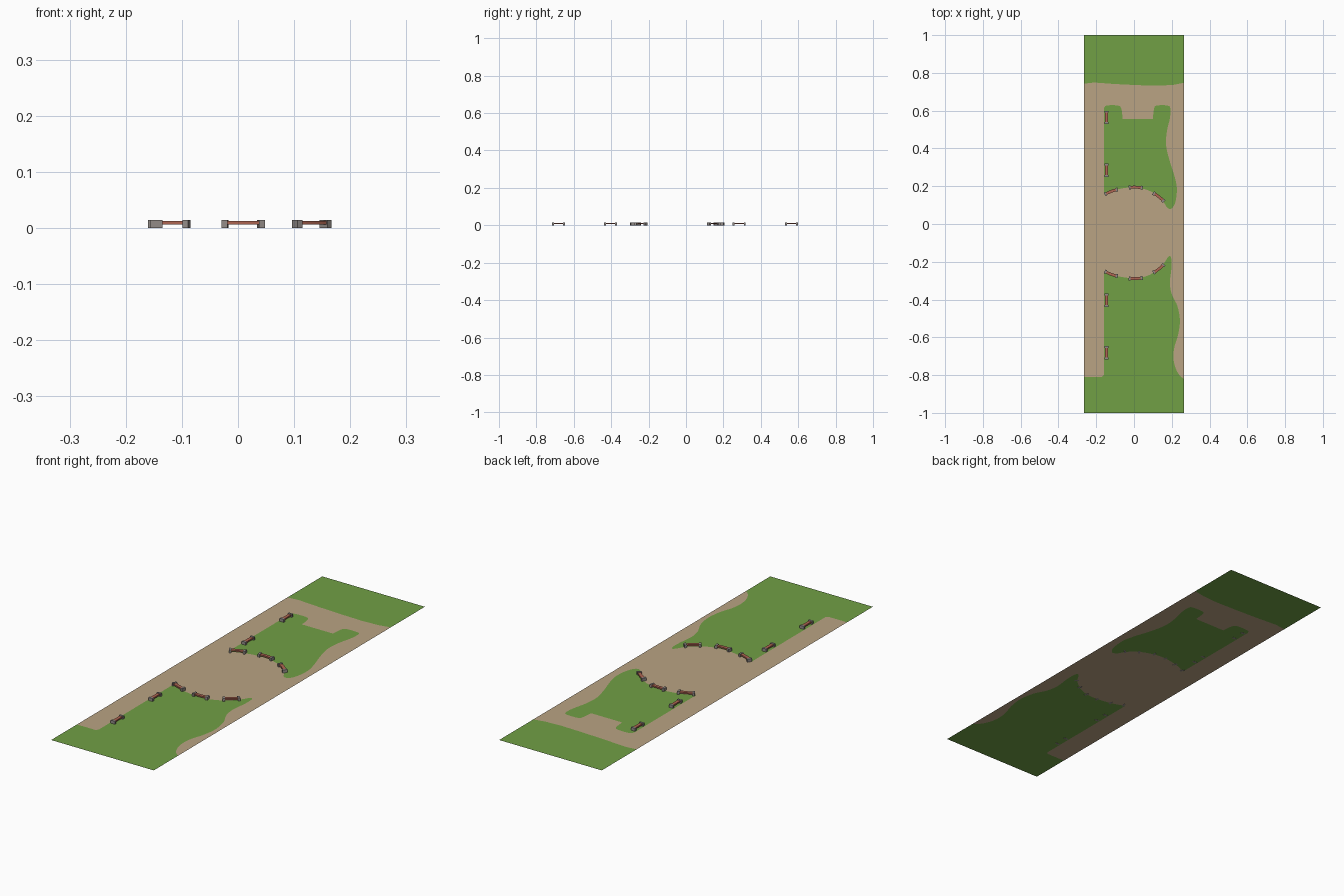
import bpy, bmesh, math
from mathutils import Vector, Matrix
from mathutils.geometry import delaunay_2d_cdt

if "Cube" in bpy.data.objects:
    bpy.data.objects.remove(bpy.data.objects["Cube"])


def material(name, rgb):
    m = bpy.data.materials.new(name)
    m.diffuse_color = (*rgb, 1)
    m.use_nodes = True
    m.node_tree.nodes["Principled BSDF"].inputs["Base Color"].default_value = m.diffuse_color
    return m


TAN = material("tan_paving", (0.49, 0.37, 0.23))
GREEN = material("lawn_green", (0.165, 0.35, 0.06))
BRICK = material("brick_red", (0.42, 0.13, 0.085))
GREY = material("stone_grey", (0.29, 0.26, 0.245))


def add_object(name, bm, mats):
    me = bpy.data.meshes.new(name)
    bm.to_mesh(me)
    bm.free()
    for m in mats:
        me.materials.append(m)
    ob = bpy.data.objects.new(name, me)
    bpy.context.collection.objects.link(ob)
    return ob


def smooth_loop(pts, steps=4, corner=0.09):
    """Closed Catmull-Rom outline; long segments stay straight."""
    out, n = [], len(pts)
    for i in range(n):
        p0, p1, p2, p3 = (Vector(pts[(i + k) % n]) for k in (-1, 0, 1, 2))
        if (p2 - p1).length > corner:
            out.append(p1)
            continue
        if (p1 - p0).length > corner:
            p0 = p1
        if (p3 - p2).length > corner:
            p3 = p2
        for s in range(steps):
            t = s / steps
            out.append(0.5 * (2 * p1 + (p2 - p0) * t + (2 * p0 - 5 * p1 + 4 * p2 - p3) * t * t
                              + (3 * p1 - p0 - 3 * p2 + p3) * t ** 3))
    return out


# ground sheet: paving with lawn shapes cut in as faces
W = 0.265
border = [Vector(p) for p in ((-W, -1), (W, -1), (W, 1), (-W, 1))]
far_lawn = [Vector(p) for p in ((-W, 0.743), (-0.21, 0.749), (-0.1, 0.741), (0.02, 0.735), (0.13, 0.732),
                                (0.21, 0.737), (W, 0.748), (W, 1), (-W, 1))]
north_lawn = smooth_loop([
    (-0.16, 0.155), (-0.1, 0.18), (-0.03, 0.193), (0.03, 0.191), (0.1, 0.167), (0.15, 0.127),
    (0.175, 0.087), (0.2, 0.083), (0.22, 0.12), (0.227, 0.19), (0.214, 0.255), (0.19, 0.33),
    (0.17, 0.415), (0.174, 0.49), (0.19, 0.56), (0.193, 0.61), (0.178, 0.627), (0.12, 0.627),
    (0.106, 0.61), (0.1, 0.557), (-0.06, 0.557), (-0.067, 0.61), (-0.085, 0.627),
    (-0.145, 0.627), (-0.16, 0.61)])
south_lawn = [Vector((-W, -0.81)), Vector((-W, -1)), Vector((W, -1))] + smooth_loop([
    (W, -0.822), (0.233, -0.79), (0.211, -0.73), (0.212, -0.66), (0.234, -0.585), (0.243, -0.51),
    (0.23, -0.435), (0.2, -0.372), (0.19, -0.31), (0.198, -0.235), (0.197, -0.18), (0.182, -0.173),
    (0.15, -0.22), (0.1, -0.26), (0.05, -0.281), (0, -0.287), (-0.055, -0.282), (-0.11, -0.27),
    (-0.16, -0.252), (-0.16, -0.8), (-0.17, -0.81)])

verts, faces = [], []
for loop in (border, far_lawn, north_lawn, south_lawn):
    faces.append(list(range(len(verts), len(verts) + len(loop))))
    verts += loop
vs, _, fs, _, _, origin = delaunay_2d_cdt(verts, [], faces, 0, 1e-5)
bm = bmesh.new()
bv = [bm.verts.new((v.x, v.y, 0.0005)) for v in vs]
for f, src in zip(fs, origin):
    face = bm.faces.new([bv[i] for i in f])
    face.material_index = 1 if any(i > 0 for i in src) else 0
bm.normal_update()
for f in bm.faces:
    if f.normal.z < 0:
        f.normal_flip()
add_object("ground_sheet", bm, [TAN, GREEN])


def bench(name, x, y, angle, length, bend=0.0):
    """Brick seat between two taller stone end blocks; bend is +1/-1 for an arc, 0 for straight."""
    bm = bmesh.new()
    r, half, cap = 0.23, length / 2, 0.010

    def at(s, w):
        # point s along the bench centre line, w to the side
        if not bend:
            return s, w
        a = s / r
        return (r + w * bend) * math.sin(a), bend * ((r + w * bend) * math.cos(a) - r)

    def block(s0, s1, width, z0, z1, segs, mat):
        rings = []
        for i in range(segs + 1):
            s = s0 + (s1 - s0) * i / segs
            rings.append([bm.verts.new((*at(s, w), z)) for w, z in
                          ((-width / 2, z0), (width / 2, z0), (width / 2, z1), (-width / 2, z1))])
        made = [bm.faces.new(rings[0]), bm.faces.new(rings[-1][::-1])]
        for a, b in zip(rings, rings[1:]):
            for k in range(4):
                made.append(bm.faces.new((a[k], b[k], b[(k + 1) % 4], a[(k + 1) % 4])))
        for f in made:
            f.material_index = mat

    block(-half + cap, half - cap, 0.015, 0.006, 0.0125, 6 if bend else 1, 0)
    block(-half, -half + cap, 0.021, 0, 0.0145, 1, 1)
    block(half - cap, half, 0.021, 0, 0.0145, 1, 1)
    bmesh.ops.recalc_face_normals(bm, faces=bm.faces[:])
    ob = add_object(name, bm, [BRICK, GREY])
    ob.matrix_world = Matrix.Translation((x, y, 0)) @ Matrix.Rotation(math.radians(angle), 4, 'Z')


# straight benches along the west path
for i, y in enumerate((0.564, 0.284, -0.404, -0.682)):
    bench(f"straight_bench_{i + 1}", -0.145, y, 90, 0.07)

# curved benches round the plaza, mirrored north and south
MID = -0.047
for side, label in ((1, "north"), (-1, "south")):
    for i, (x, d, a) in enumerate(((-0.122, 0.219, 21), (0.009, 0.242, -2), (0.132, 0.191, -38))):
        bench(f"{label}_curved_bench_{i + 1}", x, MID + side * d, side * a, 0.074, side)
